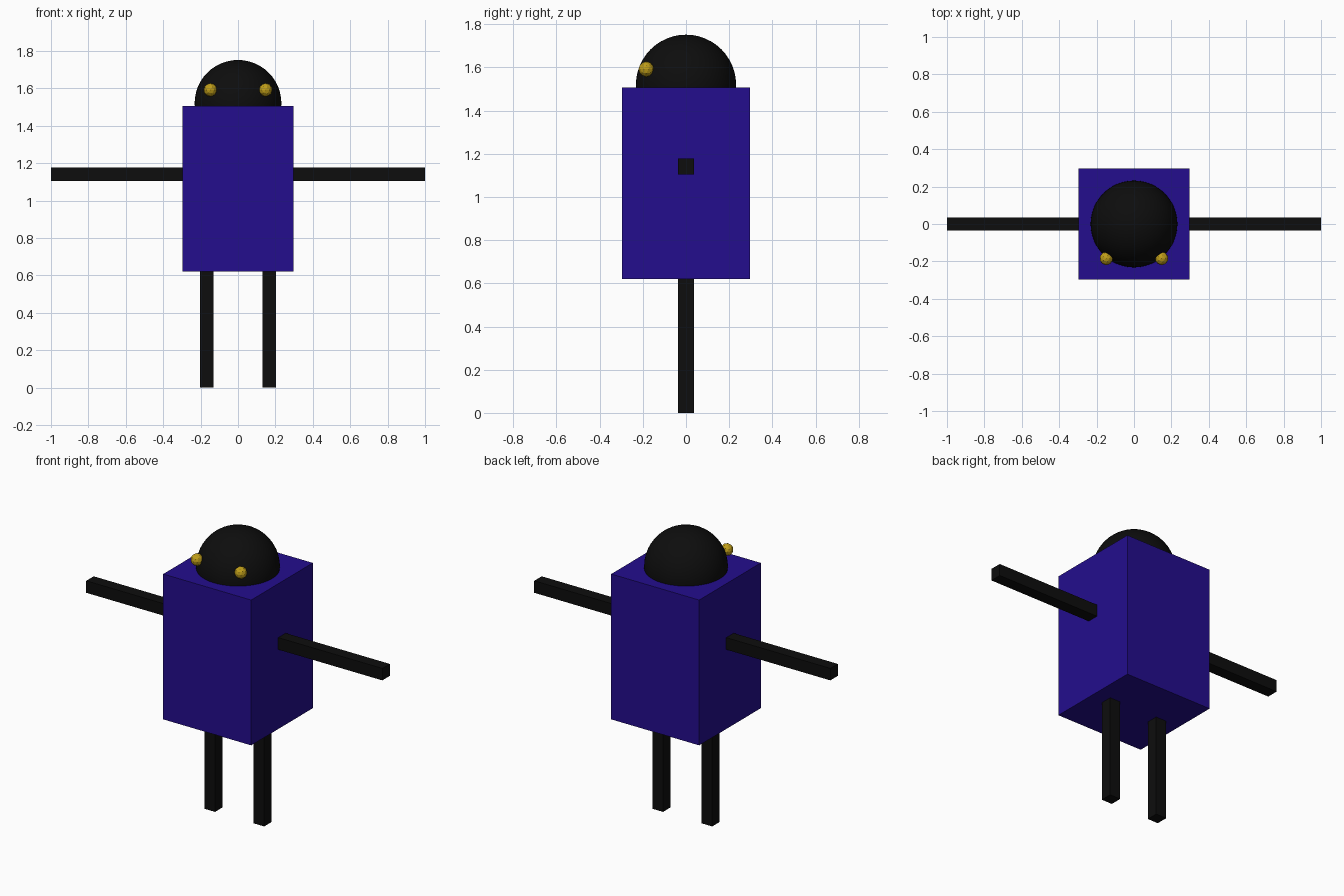
import bpy

cube = bpy.data.objects.get("Cube")
if cube:
    bpy.data.objects.remove(cube, do_unlink=True)


def material(name, rgb):
    m = bpy.data.materials.new(name)
    m.use_nodes = True
    m.diffuse_color = (*rgb, 1)
    bsdf = next(n for n in m.node_tree.nodes if n.type == 'BSDF_PRINCIPLED')
    bsdf.inputs["Base Color"].default_value = (*rgb, 1)
    return m


BLUE = material("deep blue", (0.017, 0.004, 0.27))
BLACK = material("black", (0.004, 0.004, 0.004))
GOLD = material("gold", (0.52, 0.34, 0.01))


def finish(name, mat):
    ob = bpy.context.object
    ob.name = ob.data.name = name
    ob.data.materials.append(mat)
    return ob


def box(name, low, high, mat):
    """Box spanning two opposite corners."""
    centre = [(a + b) / 2 for a, b in zip(low, high)]
    bpy.ops.mesh.primitive_cube_add(size=1, location=centre)
    ob = finish(name, mat)
    ob.scale = [b - a for a, b in zip(low, high)]
    bpy.ops.object.transform_apply(location=False, rotation=False, scale=True)
    return ob


# Body
box("body", (-0.297, -0.297, 0.62), (0.297, 0.297, 1.507), BLUE)

# Domed head, sunk halfway into the body
bpy.ops.mesh.primitive_uv_sphere_add(segments=48, ring_count=24, radius=0.232,
                                     location=(0, 0, 1.52))
finish("head", BLACK)
bpy.ops.object.shade_smooth()

# Arms, legs and eyes, one of each per side
T = 0.036
for side, s in (("left", 1), ("right", -1)):
    x0, x1 = sorted((s * 0.28, s * 1.0))
    box(side + "_arm", (x0, -T, 1.105), (x1, T, 1.178), BLACK)
    x = s * 0.166
    box(side + "_leg", (x - T, -T, 0), (x + T, T, 0.64), BLACK)
    bpy.ops.mesh.primitive_ico_sphere_add(subdivisions=2, radius=0.036,
                                          location=(s * 0.148, -0.184, 1.592))
    finish(side + "_eye", GOLD)
